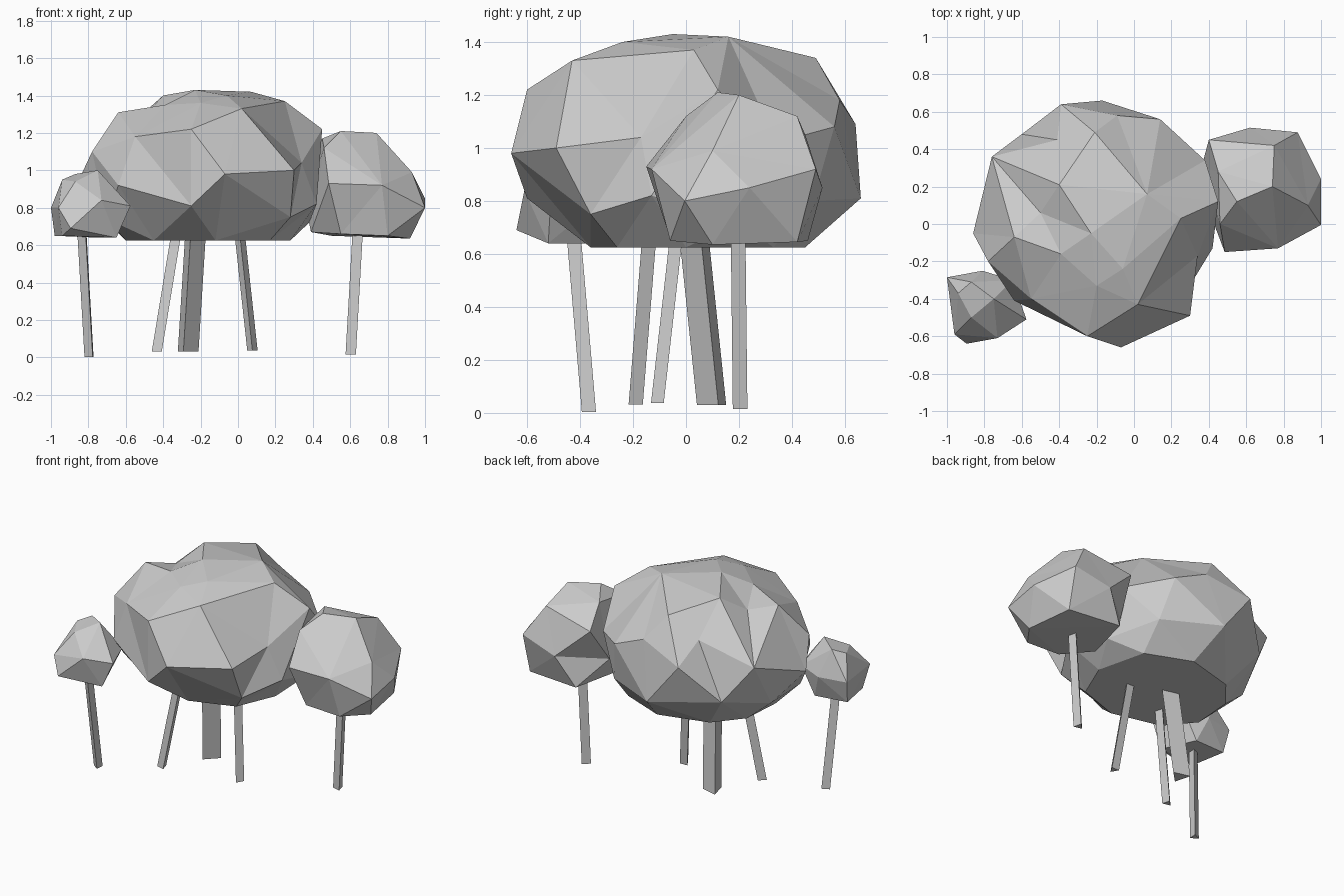
import bpy, bmesh, math
from mathutils import Vector


def finish(name, bm):
    bmesh.ops.recalc_face_normals(bm, faces=bm.faces[:])
    me = bpy.data.meshes.new(name)
    bm.to_mesh(me)
    bm.free()
    ob = bpy.data.objects.new(name, me)
    bpy.context.collection.objects.link(ob)
    return ob


def crown(name, centre, corners):
    # Faceted blob: wrap the corner directions as a sphere, then pull each out to its place
    bm = bmesh.new()
    c = Vector(centre)
    pairs = [(bm.verts.new((Vector(p) - c).normalized()), p) for p in corners]
    bmesh.ops.convex_hull(bm, input=bm.verts[:])
    for v, p in pairs:
        v.co = p
    return finish(name, bm)


def trunk(name, foot, top, r, turn):
    # Leaning three-sided post
    bm = bmesh.new()
    rings = []
    for end in (foot, top):
        rings.append([bm.verts.new((end[0] + r * math.cos(turn + i * math.tau / 3),
                                    end[1] + r * math.sin(turn + i * math.tau / 3),
                                    end[2])) for i in range(3)])
    a, b = rings
    bm.faces.new(a)
    bm.faces.new(b)
    for i in range(3):
        j = (i + 1) % 3
        bm.faces.new((a[i], a[j], b[j], b[i]))
    return finish(name, bm)


# Main crown: cap, waist, and flat underside
cap = [(-.23, -.05, 1.43), (.07, .16, 1.42), (-.4, .21, 1.4), (-.5, .06, 1.29),
       (-.41, .45, 1.21), (.25, .03, 1.37), (-.06, -.24, 1.4), (.02, -.43, 1.33),
       (-.2, -.33, 1.36), (-.39, -.16, 1.35), (-.64, -.07, 1.31), (-.21, .49, 1.34),
       (-.25, -.6, 1.22), (-.55, -.4, 1.18)]
waist = [(-.09, .58, 1.18), (.14, .56, 1.08), (-.17, .66, .81), (-.39, .64, 1.09),
         (.38, .34, 1.02), (.45, .12, 1.22), (.34, -.17, 1.04), (.42, -.13, .82),
         (.3, -.49, 1.0), (-.07, -.66, .98), (-.25, -.6, .81), (-.64, -.41, .92),
         (-.86, -.05, .93), (-.76, .36, 1.08), (-.78, -.2, 1.1), (-.6, .48, .85),
         (.28, -.36, .75), (.38, .2, .72), (.2, .48, .8), (-.74, .15, .76), (-.7, -.22, .74)]
under = [(x, y, .625) for x, y in ((-.6, -.1), (-.45, -.28), (-.12, -.36), (.17, -.26), (.28, 0),
                                   (.2, .33), (-.1, .45), (-.43, .36), (-.58, .18))]
crown("main_crown", (-.2, 0, .98), cap + waist + under)

# Right crown
crown("right_crown", (.68, .18, .9), [
    (.55, .12, 1.21), (.74, .2, 1.2), (.75, .42, 1.12), (.4, .45, 1.05), (.62, .515, .85),
    (.875, .49, .92), (1, .24, .85), (1, -.005, .8), (.93, .1, .99), (.77, -.13, .92),
    (.485, -.15, .93), (.46, 0, 1.12), (.45, .28, 1.17), (.36, .3, .82), (.92, .1, .635),
    (.87, .42, .645), (.5, .46, .65), (.39, .1, .67), (.55, -.06, .66), (.8, -.06, .65)])

# Left crown
crown("left_crown", (-.8, -.44, .8), [
    (-.75, -.4, 1.0), (-.87, -.5, .94), (-.94, -.37, .95), (-.87, -.31, .98), (-1, -.285, .8),
    (-.81, -.25, .8), (-.96, -.59, .8), (-.895, -.64, .69), (-.73, -.61, .84),
    (-.575, -.51, .81), (-.65, -.3, .82), (-.65, -.52, .64), (-.98, -.32, .65),
    (-.94, -.54, .65), (-.75, -.3, .64)])

# Trunks
A, B = math.radians(-45), math.radians(135)
trunk("left_trunk", (-.79, -.365, .003), (-.83, -.425, .7), .031, math.radians(-65))
trunk("main_trunk", (-.275, .105, .03), (-.23, .03, .75), .066, B)
trunk("front_left_trunk", (-.43, -.194, .032), (-.32, -.14, .7), .032, A)
trunk("front_right_trunk", (.077, -.1, .038), (.005, -.025, .7), .032, math.radians(150))
trunk("right_trunk", (.607, .2, .015), (.647, .192, .72), .033, A)
